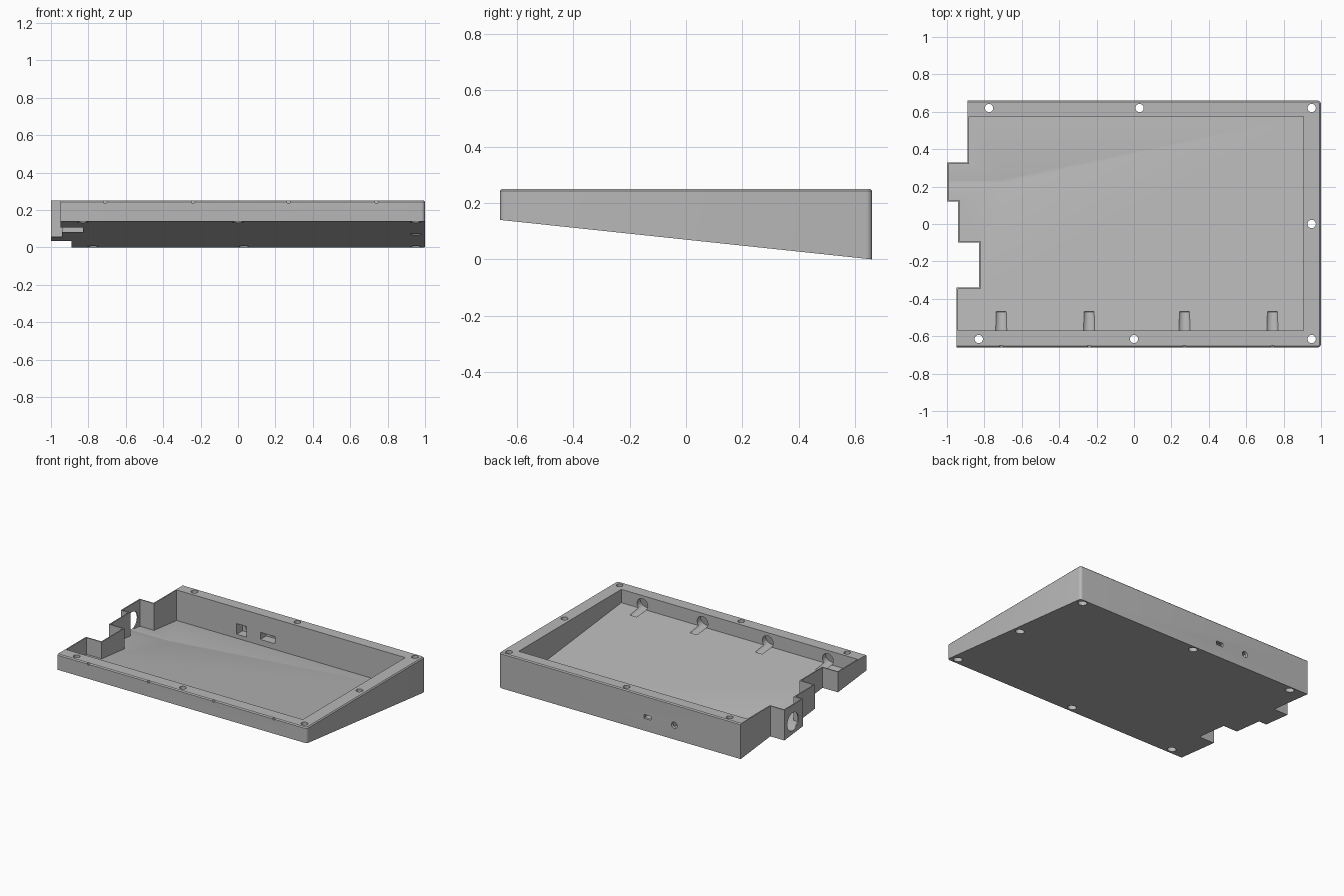
import bpy, bmesh, math
from mathutils import Vector

cube = bpy.data.objects.get("Cube")
if cube:
    bpy.data.objects.remove(cube, do_unlink=True)

grey = bpy.data.materials.new("light_grey_plastic")
grey.use_nodes = True
grey.diffuse_color = (0.48, 0.48, 0.48, 1)
grey.node_tree.nodes["Principled BSDF"].inputs["Base Color"].default_value = grey.diffuse_color

TOP = 0.25
WALL = 0.008
FLOOR = 0.025


def underside(y):
    return 0.07 - 0.106 * y


def make_object(name, bm):
    bmesh.ops.recalc_face_normals(bm, faces=bm.faces)
    mesh = bpy.data.meshes.new(name)
    bm.to_mesh(mesh)
    bm.free()
    mesh.materials.append(grey)
    obj = bpy.data.objects.new(name, mesh)
    bpy.context.collection.objects.link(obj)
    return obj


def wedge(outline, lift, top):
    """Closed prism over an outline with a sloping underside."""
    bm = bmesh.new()
    low = [bm.verts.new((x, y, underside(y) + lift)) for x, y in outline]
    high = [bm.verts.new((x, y, top)) for x, y in outline]
    bm.faces.new(low)
    bm.faces.new(high)
    n = len(outline)
    for i in range(n):
        j = (i + 1) % n
        bm.faces.new((low[i], low[j], high[j], high[i]))
    return bm


def cylinder(start, end, r1, r2=None, segments=32):
    """Cylinder or cone between two points."""
    start, end = Vector(start), Vector(end)
    axis = end - start
    bm = bmesh.new()
    bmesh.ops.create_cone(bm, cap_ends=True, segments=segments, radius1=r1,
                          radius2=r1 if r2 is None else r2, depth=axis.length)
    turn = axis.to_track_quat('Z', 'Y').to_matrix().to_4x4()
    bmesh.ops.transform(bm, matrix=turn, verts=bm.verts)
    bmesh.ops.translate(bm, vec=(start + end) / 2, verts=bm.verts)
    return bm


def box(centre, size):
    bm = bmesh.new()
    bmesh.ops.create_cube(bm, size=1)
    bmesh.ops.scale(bm, vec=size, verts=bm.verts)
    bmesh.ops.translate(bm, vec=centre, verts=bm.verts)
    return bm


def cut(target, bm):
    cutter = make_object("cutter", bm)
    cutter.hide_render = True
    mod = target.modifiers.new("cut", 'BOOLEAN')
    mod.operation = 'DIFFERENCE'
    mod.solver = 'EXACT'
    mod.object = cutter
    bpy.context.view_layer.objects.active = target
    bpy.ops.object.modifier_apply(modifier=mod.name)
    bpy.data.objects.remove(cutter, do_unlink=True)


# Outer shell with stepped left side
outer = [(1, -0.66), (1, 0.66), (-0.89, 0.66), (-0.89, 0.33), (-1, 0.33),
         (-1, 0.12), (-0.94, 0.12), (-0.94, -0.1), (-0.83, -0.1),
         (-0.83, -0.34), (-0.95, -0.34), (-0.95, -0.66)]
shell = wedge(outer, 0, TOP)

# Rounded right corners, then a fine chamfer on the long outer rims
corners = [e for e in shell.edges
           if all(v.co.x > 0.99 for v in e.verts)
           and abs(e.verts[0].co.y - e.verts[1].co.y) < 0.01]
bmesh.ops.bevel(shell, geom=corners, offset=0.02, segments=5, profile=0.5,
                affect='EDGES')
rims = []
for e in shell.edges:
    mid = (e.verts[0].co + e.verts[1].co) / 2
    if all(v.co.z > TOP - 0.001 for v in e.verts) and (abs(mid.y) > 0.63 and abs(mid.x) < 0.5
                                                       or mid.x > 0.97):
        rims.append(e)
bmesh.ops.bevel(shell, geom=rims, offset=0.007, segments=1, affect='EDGES')
case = make_object("wedge_case", shell)

# Cavity: thin stepped wall on the left, wide rims elsewhere
inner = [(0.905, -0.57), (0.905, 0.575)]
inner += [(-0.89 + WALL, 0.575), (-0.89 + WALL, 0.33 - WALL),
          (-1 + WALL, 0.33 - WALL), (-1 + WALL, 0.12 + WALL),
          (-0.94 + WALL, 0.12 + WALL), (-0.94 + WALL, -0.1 + WALL),
          (-0.83 + WALL, -0.1 + WALL), (-0.83 + WALL, -0.34 - WALL),
          (-0.95 + WALL, -0.34 - WALL), (-0.95 + WALL, -0.57)]
cut(case, wedge(inner, FLOOR, TOP + 0.1))

# Screw holes with wider pockets underneath
screws = [(-0.775, 0.62), (0.03, 0.62), (0.95, 0.62), (0.95, 0),
          (0.95, -0.615), (0, -0.615), (-0.83, -0.615)]
for x, y in screws:
    cut(case, cylinder((x, y, -0.1), (x, y, 0.4), 0.022))
    cut(case, cylinder((x, y, -0.1), (x, y, underside(y) + 0.05), 0.029))

# Tapered scoops in the front wall, each with a tiny nick in the rim
for x in (-0.71, -0.24, 0.27, 0.74):
    cut(case, cylinder((x, -0.61, 0.192), (x, -0.465, 0.165), 0.045, 0.034))
    cut(case, cylinder((x, -0.67, 0.245), (x, -0.65, 0.245), 0.01, segments=12))

# Socket openings in the back wall: inner pockets and outer holes
cut(case, box((-0.17, 0.6, 0.1), (0.115, 0.08, 0.05)))
cut(case, box((-0.16, 0.65, 0.1), (0.055, 0.1, 0.027)))
cut(case, box((-0.375, 0.6, 0.1), (0.075, 0.08, 0.075)))
cut(case, cylinder((-0.37, 0.6, 0.1), (-0.37, 0.7, 0.1), 0.022))

# Round opening in the left lug, grazing the floor
cut(case, cylinder((-1.05, 0.235, 0.132), (-0.7, 0.235, 0.132), 0.063))

# Crisp edges, smooth holes
bpy.ops.object.select_all(action='DESELECT')
case.select_set(True)
bpy.context.view_layer.objects.active = case
bpy.ops.object.shade_smooth_by_angle(angle=math.radians(30))
